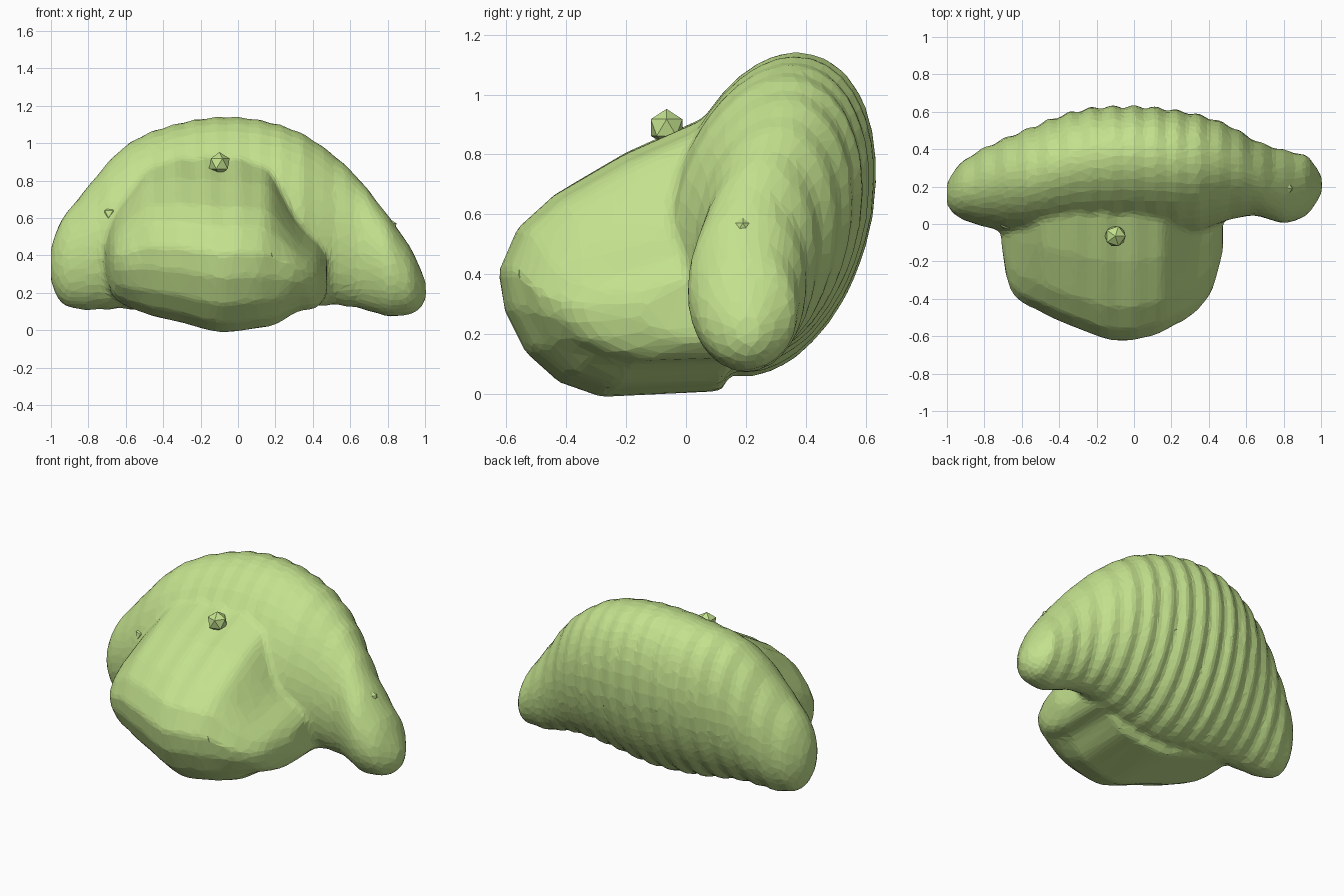
import bpy, bmesh, math
from mathutils import Vector

if "Cube" in bpy.data.objects:
    bpy.data.objects.remove(bpy.data.objects["Cube"])

mat = bpy.data.materials.new("leaf_green")
mat.diffuse_color = (0.55, 0.76, 0.27, 1)
mat.use_nodes = True
mat.node_tree.nodes["Principled BSDF"].inputs["Base Color"].default_value = mat.diffuse_color


def lerp_table(table, x):
    # Smooth (Catmull-Rom style) lookup of a station table keyed on x
    x = min(max(x, table[0][0]), table[-1][0])
    n = len(table)
    i = max(k for k in range(n - 1) if table[k][0] <= x)
    t = (x - table[i][0]) / (table[i + 1][0] - table[i][0])
    def slope(k, c):
        a, b = table[max(k - 1, 0)], table[min(k + 1, n - 1)]
        return (b[c] - a[c]) / (b[0] - a[0])
    out = []
    d = table[i + 1][0] - table[i][0]
    for c in range(1, len(table[0])):
        p, q = table[i][c], table[i + 1][c]
        out.append((2*t**3 - 3*t*t + 1) * p + (t**3 - 2*t*t + t) * d * slope(i, c)
                   + (3*t*t - 2*t**3) * q + (t**3 - t*t) * d * slope(i + 1, c))
    return out


def loft(bm, rings):
    loops = [[bm.verts.new(p) for p in r] for r in rings]
    faces = []
    for a, b in zip(loops, loops[1:]):
        for i in range(len(a)):
            j = (i + 1) % len(a)
            faces.append(bm.faces.new((a[i], a[j], b[j], b[i])))
    faces.append(bm.faces.new(loops[0][::-1]))
    faces.append(bm.faces.new(loops[-1]))
    bmesh.ops.recalc_face_normals(bm, faces=faces)


# Arched shell stations: x, centre y, centre z, half height, half depth, tilt
SHELL = [
    (-1.0, .16, .35, .09, .06, 0), (-.96, .17, .36, .20, .12, 0),
    (-.85, .19, .41, .30, .19, 3), (-.6, .22, .55, .44, .27, 9),
    (-.3, .27, .595, .525, .32, 14), (0, .28, .60, .55, .33, 15),
    (.3, .27, .59, .49, .31, 14), (.5, .275, .54, .41, .25, 10),
    (.65, .245, .46, .345, .20, 4), (.8, .20, .345, .27, .195, 0),
    (.92, .205, .265, .18, .16, 0), (.98, .21, .22, .10, .09, 0),
    (1.005, .21, .21, .04, .04, 0)]
# Front lobe stations: x, front y, bottom z, height factor
LOBE = [
    (-.71, -.10, .30, .25), (-.67, -.34, .18, .50), (-.5, -.47, .09, .84),
    (-.3, -.56, .04, .95), (-.1, -.625, -.01, 1.0), (.1, -.60, .01, .96),
    (.2, -.55, .03, .86), (.32, -.48, .10, .55), (.42, -.35, .12, .42),
    (.475, -.15, .18, .28)]
# Lobe section in y, z
SECTION = [(.12, .02), (-.28, 0), (-.42, .05), (-.53, .15), (-.60, .29), (-.62, .42),
           (-.56, .56), (-.44, .67), (-.2, .81), (.05, .92), (.28, 1.06), (.36, .6)]

bm = bmesh.new()

# Ribbed shell
rings = []
N = 90
for k in range(N + 1):
    x = -1 + 2.005 * k / N
    cy, cz, a, b, tilt = lerp_table(SHELL, x)
    tr = math.radians(tilt)
    ring = []
    for i in range(36):
        u = 2 * math.pi * i / 36
        back = max(0, math.cos(u))
        r = 1 + (0.028 * back + 0.008) * math.cos(2 * math.pi * x / 0.115)
        p, q = b * math.cos(u) * r, a * math.sin(u) * r
        ring.append((x, cy + p * math.cos(tr) + q * math.sin(tr),
                     cz - p * math.sin(tr) + q * math.cos(tr)))
    rings.append(ring)
loft(bm, rings)

# Front lobe, with faint wrinkles
rings = []
for k in range(49):
    x = -.71 + 1.185 * k / 48
    f, z0, h = lerp_table(LOBE, x)
    h *= 1 + 0.008 * math.cos(2 * math.pi * x / 0.16)
    rings.append([(x, .3 + (y - .3) * (.3 - f) / .92, z0 + z * h) for y, z in SECTION])
loft(bm, rings)

me = bpy.data.meshes.new("body")
bm.to_mesh(me)
bm.free()
me.materials.append(mat)
body = bpy.data.objects.new("body", me)
bpy.context.collection.objects.link(body)

# Fuse, soften and reduce to irregular facets
m = body.modifiers.new("fuse", 'REMESH')
m.mode = 'VOXEL'
m.voxel_size = 0.02
m = body.modifiers.new("soften", 'SMOOTH')
m.factor = 0.5
m.iterations = 4
m = body.modifiers.new("facets", 'DECIMATE')
m.ratio = 0.13

# Small faceted nubs
for i, (pos, r) in enumerate([((-.10, -.065, .89), .062), ((-.68, .01, .62), .045),
                              ((.815, .19, .555), .036)]):
    bm = bmesh.new()
    bmesh.ops.create_icosphere(bm, subdivisions=1, radius=r)
    me = bpy.data.meshes.new("nub")
    bm.to_mesh(me)
    bm.free()
    me.materials.append(mat)
    nub = bpy.data.objects.new("nub_%d" % (i + 1), me)
    nub.location = Vector(pos)
    bpy.context.collection.objects.link(nub)
